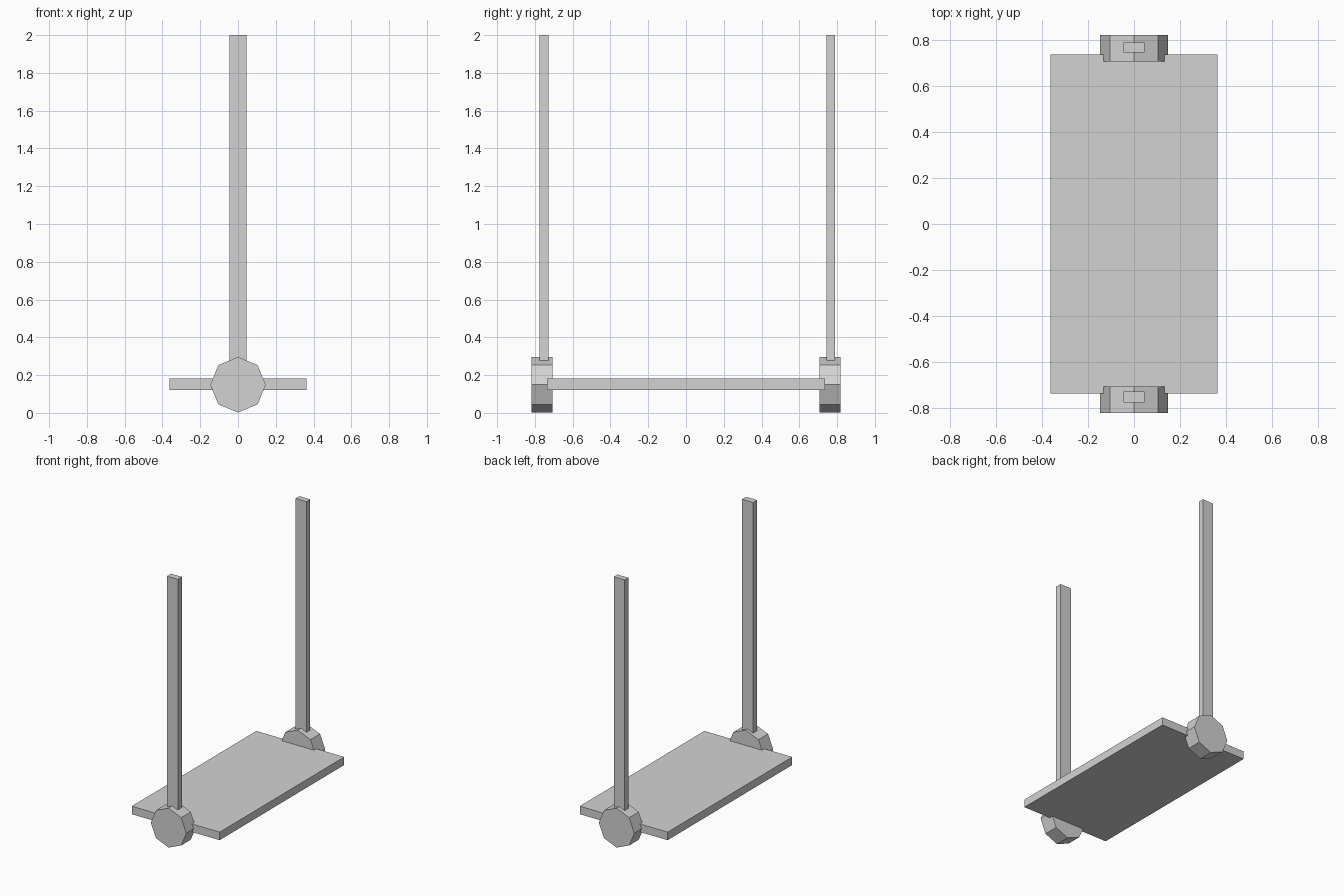
import bpy
import math

if "Cube" in bpy.data.objects:
    bpy.data.objects.remove(bpy.data.objects["Cube"])

# Single plain grey for everything
grey = bpy.data.materials.new("light_grey")
grey.diffuse_color = (0.65, 0.65, 0.65, 1.0)
grey.use_nodes = True
grey.node_tree.nodes["Principled BSDF"].inputs["Base Color"].default_value = grey.diffuse_color

HUB_R = 0.147


def box(name, lo, hi):
    """Flat-sided box between two opposite corners."""
    centre = [(a + b) / 2 for a, b in zip(lo, hi)]
    bpy.ops.mesh.primitive_cube_add(size=1, location=centre)
    ob = bpy.context.object
    ob.name = name
    ob.scale = [b - a for a, b in zip(lo, hi)]
    bpy.ops.object.transform_apply(location=False, rotation=False, scale=True)
    ob.data.materials.append(grey)


def hub(name, y):
    """Octagonal drum lying along y, one corner pointing up."""
    bpy.ops.mesh.primitive_cylinder_add(
        vertices=8, radius=HUB_R, depth=0.113,
        location=(0, y, HUB_R + 0.002), rotation=(math.pi / 2, 0, 0))
    ob = bpy.context.object
    ob.name = name
    ob.data.materials.append(grey)


# Flat deck
box("deck", (-0.363, -0.735, 0.122), (0.363, 0.735, 0.182))

# Octagonal hubs at both ends
hub("front_hub", -0.7625)
hub("back_hub", 0.7625)

# Upright posts set into the hubs
box("front_post", (-0.045, -0.775, 0.2), (0.045, -0.727, 2.0))
box("back_post", (-0.045, 0.744, 0.2), (0.045, 0.788, 2.0))
